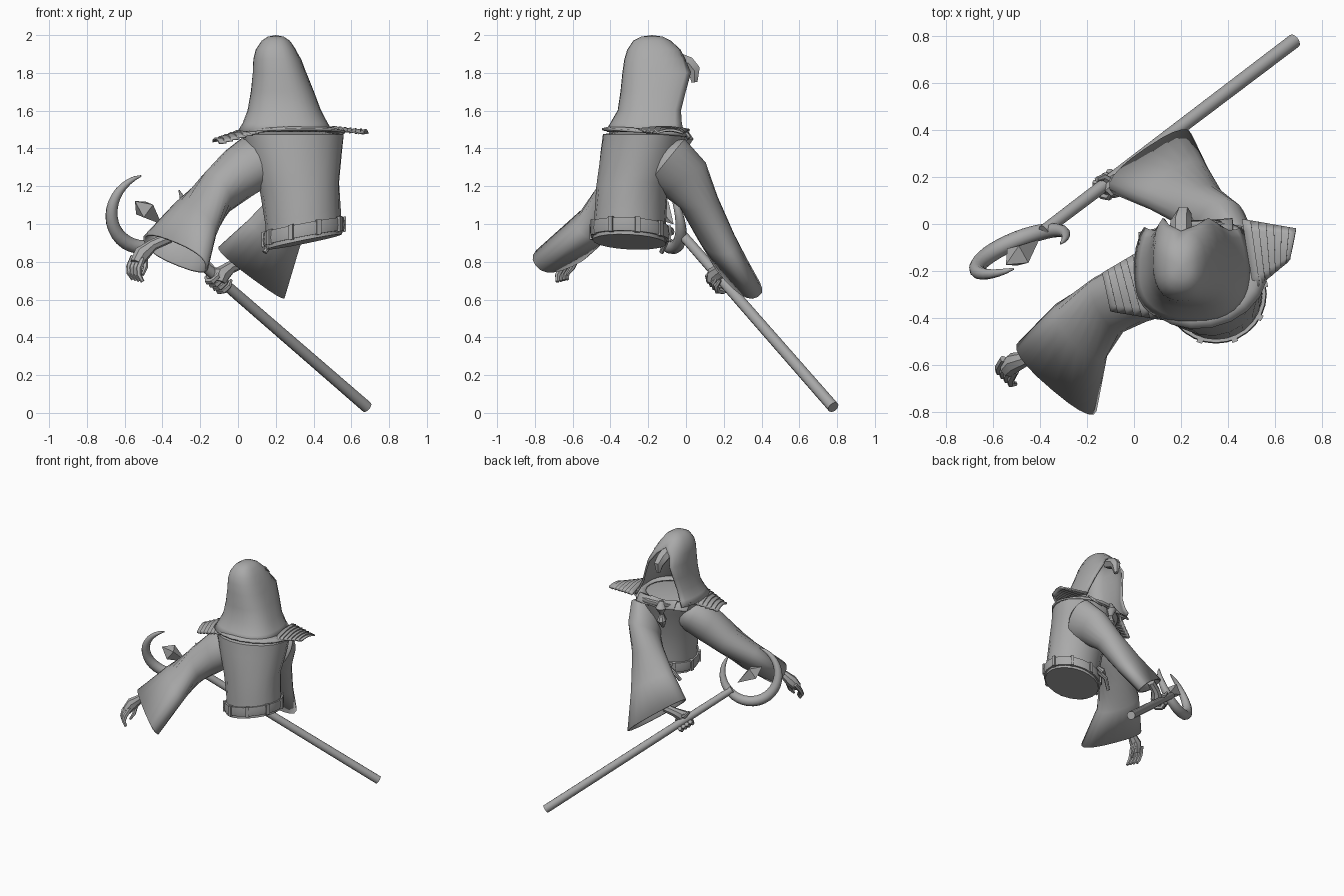
import bpy, bmesh, math
from mathutils import Vector as V

if "Cube" in bpy.data.objects:
    bpy.data.objects.remove(bpy.data.objects["Cube"])

grey = bpy.data.materials.new("plain_grey")
grey.use_nodes = True
grey.diffuse_color = (0.4, 0.4, 0.4, 1)
grey.node_tree.nodes["Principled BSDF"].inputs["Base Color"].default_value = grey.diffuse_color


def finish(name, bm, solid=0, angle=40):
    bmesh.ops.remove_doubles(bm, verts=bm.verts, dist=.0001)
    bmesh.ops.recalc_face_normals(bm, faces=bm.faces)
    me = bpy.data.meshes.new(name)
    bm.to_mesh(me)
    bm.free()
    ob = bpy.data.objects.new(name, me)
    bpy.context.collection.objects.link(ob)
    me.materials.append(grey)
    if solid:
        mod = ob.modifiers.new("Thickness", "SOLIDIFY")
        mod.thickness, mod.offset = solid, 0
    bpy.ops.object.select_all(action="DESELECT")
    ob.select_set(True)
    bpy.context.view_layer.objects.active = ob
    bpy.ops.object.shade_smooth_by_angle(angle=math.radians(angle))
    return ob


def skin(name, rings, closed=True, cap0=False, cap1=False, solid=0, angle=40):
    """Bridge rows of points into one surface."""
    bm = bmesh.new()
    rows = [[bm.verts.new(p) for p in r] for r in rings]
    n = len(rows[0])
    for a, b in zip(rows, rows[1:]):
        for i in range(n if closed else n - 1):
            j = (i + 1) % n
            bm.faces.new((a[i], a[j], b[j], b[i]))
    if cap0:
        bm.faces.new(rows[0])
    if cap1:
        bm.faces.new(rows[-1])
    return finish(name, bm, solid, angle)


def soft(v, power=.8):
    return math.copysign(abs(v) ** power, v)


def ellipse(c, u, v, n=20, power=1):
    """Ring around c with half axes u and v; a power under 1 squares it off."""
    c, u, v = V(c), V(u), V(v)
    turn = [2 * math.pi * i / n for i in range(n)]
    return [c + u * soft(math.cos(t), power) + v * soft(math.sin(t), power) for t in turn]


def tube(name, path, radii, n=8):
    """Round bar along a path, with a radius at each point."""
    path = [V(p) for p in path]
    rings, side = [], None
    for i, p in enumerate(path):
        d = (path[min(i + 1, len(path) - 1)] - path[max(i - 1, 0)]).normalized()
        side = d.orthogonal() if side is None else side - d * side.dot(d)
        side.normalize()
        rings.append(ellipse(p, side * radii[i], d.cross(side) * radii[i], n))
    return skin(name, rings, cap0=True, cap1=True)


def ribbed_plate(name, a0, a1, b0, b1, ribs, arch, step=0.008):
    """Arched plate from edge a to edge b, stepped into overlapping ribs."""
    a0, a1, b0, b1 = map(V, (a0, a1, b0, b1))
    rows = []
    for k in range(ribs):
        for t, lift in ((k / ribs, 0), ((k + 1) / ribs, step)):
            p, q = a0.lerp(b0, t), a1.lerp(b1, t)
            rows.append([p.lerp(q, s / 6) + V((0, 0, lift + arch * math.sin(math.pi * s / 6)))
                         for s in range(7)])
    return skin(name, rows, closed=False, solid=0.012, angle=25)


# Torso, tilted at the waist
skin("robe_torso", [
    ellipse((.35, -.30, .905), (.2, 0, .04), (0, .195, -.01)),
    ellipse((.345, -.295, 1.03), (.2, 0, .035), (0, .19, -.01)),
    ellipse((.325, -.285, 1.2), (.21, .02, .02), (-.02, .19, 0)),
    ellipse((.30, -.24, 1.38), (.25, .04, 0), (-.03, .21, 0)),
    ellipse((.29, -.22, 1.475), (.27, .05, 0), (-.04, .215, 0)),
    ellipse((.27, -.20, 1.49), (.17, .03, 0), (-.03, .15, 0))], cap0=True, cap1=True)

# Belt with raised loops and a hanging tie
bu, bv = V((.212, 0, .04)), V((0, .207, -.01))
skin("belt", [ellipse((.349, -.298, z), bu * s, bv * s, 28)
              for z, s in ((.925, .93), (.925, 1), (.955, 1.02), (.995, 1), (.995, .93))])
for k in range(9):
    t = 2 * math.pi * k / 9 + .2
    out = bu * math.cos(t) + bv * math.sin(t)
    side = (bv * math.cos(t) - bu * math.sin(t)).normalized() * .013
    mid = V((.349, -.298, .96)) + out
    thick = out.normalized() * .012
    skin("belt_loop", [[mid + V((0, 0, h)) + side * a + thick * b
                        for a, b in ((-1, -1), (1, -1), (1, 1), (-1, 1))]
                       for h in (-.04, .04)], cap0=True, cap1=True)
tube("belt_tie", [(.26, -.1, .95), (.19, -.1, .92), (.14, -.13, .85)], [.02, .016, .013])
tube("belt_knot", [(.28, -.09, .98), (.24, -.085, .96), (.2, -.1, .95)], [.012, .025, .012])

# Wide sleeves, lofted from inside the shoulder to the squared cuff
skin("right_sleeve", [
    ellipse((.21, -.23, 1.37), (.03, -.12, 0), (.04, 0, -.09)),
    ellipse((.10, -.25, 1.335), (.05, -.13, 0), (.06, 0, -.125)),
    ellipse((-.0, -.29, 1.265), (.05, -.12, 0), (.055, .01, -.12)),
    ellipse((-.11, -.345, 1.17), (.06, -.11, -.01), (.04, .02, -.105)),
    ellipse((-.23, -.46, 1.02), (.11, -.1, -.06), (.01, .06, -.075)),
    ellipse((-.33, -.655, .845), (.165, -.14, -.065), (.015, .05, -.065), power=.8)], solid=.012)
skin("left_sleeve", [
    ellipse((.37, -.2, 1.36), (.1, .02, .03), (0, .06, .06)),
    ellipse((.42, -.105, 1.325), (.1, .02, .03), (-.01, .095, .115)),
    ellipse((.37, -.01, 1.24), (.1, .03, .02), (-.01, .105, .08)),
    ellipse((.29, .065, 1.12), (.09, .05, -.03), (-.03, .085, .035)),
    ellipse((.185, .16, .93), (.125, .075, -.08), (-.02, .07, .04)),
    ellipse((.07, .265, .74), (.17, .115, -.125), (-.017, .055, .035), power=.8)], solid=.012)

# Mantle over the shoulders
skin("mantle", [
    ellipse((.26, -.19, 1.497), (.19, .03, 0), (-.03, .16, -.01)),
    ellipse((.28, -.2, 1.495), (.25, .05, 0), (-.04, .205, -.015)),
    ellipse((.29, -.215, 1.482), (.275, .05, 0), (-.04, .225, -.02))], solid=.012)

# Ribbed shoulder plates
ribbed_plate("right_shoulder_plate", (.05, -.1, 1.50), (.14, -.41, 1.49),
             (-.135, -.21, 1.43), (-.10, -.37, 1.42), 7, .02)
ribbed_plate("left_shoulder_plate", (.46, .02, 1.495), (.51, -.28, 1.495),
             (.69, -.02, 1.475), (.665, -.15, 1.475), 7, .015)

# Collar flaps, clasp and pendant on the chest
for name, x, y in (("right_collar_flap", .02, -.04), ("left_collar_flap", .42, .02)):
    ribbed_plate(name, (.22, -.03, 1.5), (.22, .005, 1.44), (x, y - .05, 1.5), (x, y, 1.45), 2, .008)
tube("collar_clasp", [(.22, -.01, 1.50), (.22, .0, 1.45), (.22, -.01, 1.40)], [.015, .04, .015])
tube("chest_pendant", [(.22, -.01, 1.41), (.22, -.01, 1.35), (.22, -.03, 1.29)], [.01, .035, .012])

# Hood: wide open at the front, closed over the crown
levels = [  # height, x centre, y centre, half width, half depth, wrap in degrees
    (1.49, .25, -.205, .245, .215, 128), (1.53, .25, -.20, .22, .195, 129),
    (1.6, .245, -.185, .188, .17, 130), (1.7, .235, -.17, .16, .17, 134),
    (1.8, .22, -.16, .135, .17, 142), (1.87, .208, -.16, .12, .16, 158),
    (1.92, .20, -.17, .10, .135, 180), (1.965, .20, -.18, .07, .095, 180),
    (1.985, .20, -.18, .04, .055, 180), (1.993, .20, -.18, 0, 0, 180)]
hood = []
for z, cx, cy, rx, ry, wrap in levels:
    row = []
    for i in range(25):
        t = math.radians(wrap) * (i / 12 - 1)
        reach = ry * (1.3 if math.cos(t) < 0 and wrap < 145 else 1)
        row.append((cx + rx * soft(math.sin(t)), cy - reach * soft(math.cos(t)), z))
    hood.append(row)
skin("hood", hood, closed=False, solid=.014)
skin("hood_tip", [
    ellipse((.2, -.06, 1.88), (.05, 0, 0), (0, .02, .035), 6),
    ellipse((.2, .015, 1.85), (.045, 0, 0), (0, .02, .035), 6),
    ellipse((.21, .045, 1.81), (.035, 0, 0), (0, .032, .022), 6),
    ellipse((.21, .045, 1.75), (.015, 0, 0), (0, .018, .003), 6)], cap0=True, cap1=True)

# Staff
foot, head = V((.683, .78, .03)), V((-.385, -.03, .955))
tube("staff", [foot, foot.lerp(head, .6), head], [.031, .029, .026], 12)

# Crescent and floating crystal at the staff head
mid, a, b = V((-.48, -.12, 1.07)), V((-.92, -.38, 0)), V((.1, -.25, .94))
arc = [math.radians(74 - 288 * i / 28) for i in range(29)]
tube("crescent", [mid + (a * math.cos(t) + b * math.sin(t)) * .205 for t in arc],
     [.004 + .034 * math.sin(math.pi * i / 28) ** .7 for i in range(29)], 10)
axis = (head - foot).normalized()
core = mid + V((.005, 0, -.01))
tube("crystal", [core - axis * .105, core + axis * .03, core + axis * .105], [.002, .06, .002], 4)

# Right hand, hanging from the cuff
tube("right_hand", [(-.36, -.57, .93), (-.45, -.57, .89), (-.51, -.59, .84), (-.54, -.62, .79)],
     [.03, .03, .044, .034])
for k in range(4):
    o = V((.017, -.017, -.004)) * (k - 1.5)
    tube("right_finger", [V(p) + o for p in ((-.53, -.60, .82), (-.55, -.635, .77),
                                            (-.55, -.655, .735), (-.53, -.655, .70))],
         [.016, .017, .015, .01], 6)
tube("right_thumb", [(-.49, -.57, .83), (-.49, -.6, .77), (-.505, -.63, .73)], [.015, .014, .008], 6)

# Left hand, fingers wrapped around the staff
grip = V((-.1, .175, .705))
tube("left_hand", [(.03, .23, .80), (-.04, .2, .77), (-.09, .155, .73), (-.1, .14, .69)],
     [.03, .033, .048, .035])
u = axis.cross(V((0, 0, 1))).normalized()
w = axis.cross(u)
for k in range(4):
    base = grip + axis * (k - 1.5) * .03
    turn = [math.radians(20 + 50 * i) for i in range(5)]
    tube("left_finger", [base + (u * math.cos(t) + w * math.sin(t)) * .045 for t in turn],
         [.016, .018, .017, .015, .009], 6)
tube("left_thumb", [(-.06, .16, .73), (-.13, .2, .76), (-.16, .19, .80)], [.017, .016, .01], 6)
